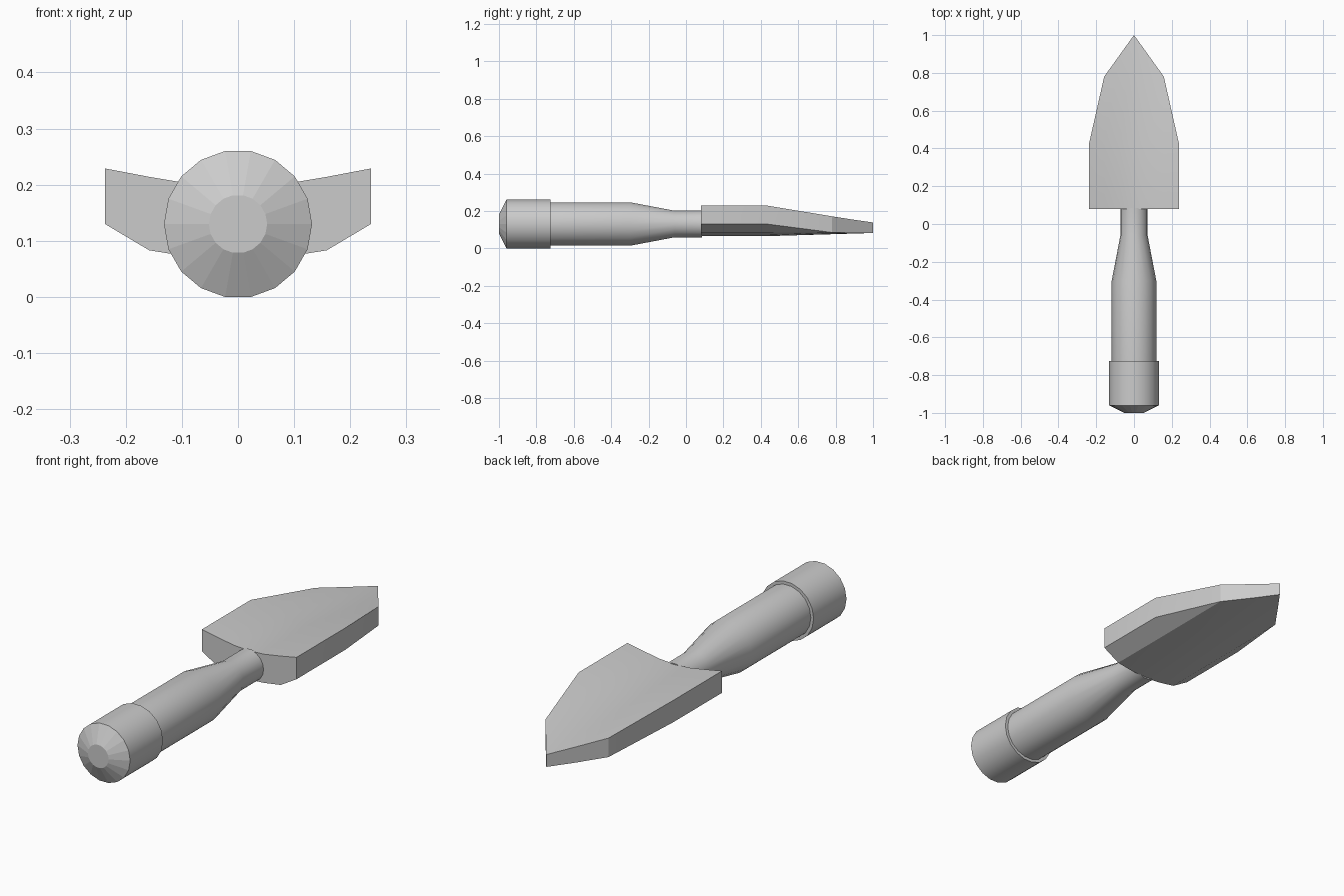
import bpy, bmesh, math

if "Cube" in bpy.data.objects:
    bpy.data.objects.remove(bpy.data.objects["Cube"])

CZ, SIDES = 0.13, 18   # handle axis height, handle side count


def finish(name, bm, angle=30):
    bmesh.ops.remove_doubles(bm, verts=bm.verts, dist=1e-5)
    bmesh.ops.recalc_face_normals(bm, faces=bm.faces)
    mesh = bpy.data.meshes.new(name)
    bm.to_mesh(mesh)
    bm.free()
    ob = bpy.data.objects.new(name, mesh)
    bpy.context.collection.objects.link(ob)
    bpy.ops.object.select_all(action='DESELECT')
    ob.select_set(True)
    bpy.context.view_layer.objects.active = ob
    bpy.ops.object.shade_smooth_by_angle(angle=math.radians(angle))
    return ob


def lathe(name, profile):
    """Revolve (y, radius) points about the handle axis and cap both ends."""
    bm = bmesh.new()
    rings = []
    for y, r in profile:
        rings.append([bm.verts.new((r * math.cos(2 * math.pi * i / SIDES), y,
                                    CZ + r * math.sin(2 * math.pi * i / SIDES)))
                      for i in range(SIDES)])
    for a, b in zip(rings, rings[1:]):
        for i in range(SIDES):
            j = (i + 1) % SIDES
            bm.faces.new((a[i], a[j], b[j], b[i]))
    bm.faces.new(rings[0])
    bm.faces.new(rings[-1])
    return finish(name, bm)


# Tapered grip and neck
lathe("handle", [(-0.74, 0.118), (-0.30, 0.118), (-0.06, 0.072), (0.085, 0.072)])

# End cap with a faceted bevel
cap = lathe("handle_cap", [(-1.0, 0.052), (-0.96, 0.132), (-0.725, 0.132)])
for p in cap.data.polygons:
    if p.normal.y < -0.1:
        p.use_smooth = False

# Blade columns: x, rear top z, rear bottom z, end y, end top z, end bottom z
half = [(0.0, 0.196, 0.065, 1.0, 0.138, 0.082),
        (0.075, 0.200, 0.070, 0.896, 0.153, 0.082),
        (0.158, 0.214, 0.083, 0.78, 0.171, 0.085),
        (0.237, 0.229, 0.130, 0.43, 0.229, 0.130)]
columns = [(-c[0],) + c[1:] for c in reversed(half[1:])] + half

bm = bmesh.new()
top, bottom = [], []
for x, zt, zb, ye, et, eb in columns:
    top.append([bm.verts.new(p) for p in ((x, 0.08, zt), (x, 0.43, zt), (x, ye, et))])
    bottom.append([bm.verts.new(p) for p in ((x, 0.08, zb), (x, 0.43, zb), (x, ye, eb))])
for i in range(len(columns) - 1):
    for sheet in (top, bottom):                       # upper and lower surfaces
        for r in (0, 1):
            bm.faces.new((sheet[i][r], sheet[i + 1][r], sheet[i + 1][r + 1], sheet[i][r + 1]))
    for r in (0, 2):                                  # rear wall and pointed rim
        bm.faces.new((top[i][r], top[i + 1][r], bottom[i + 1][r], bottom[i][r]))
for i in (0, -1):                                     # straight side walls
    bm.faces.new((top[i][0], top[i][1], bottom[i][1], bottom[i][0]))
finish("blade", bm, 20)
